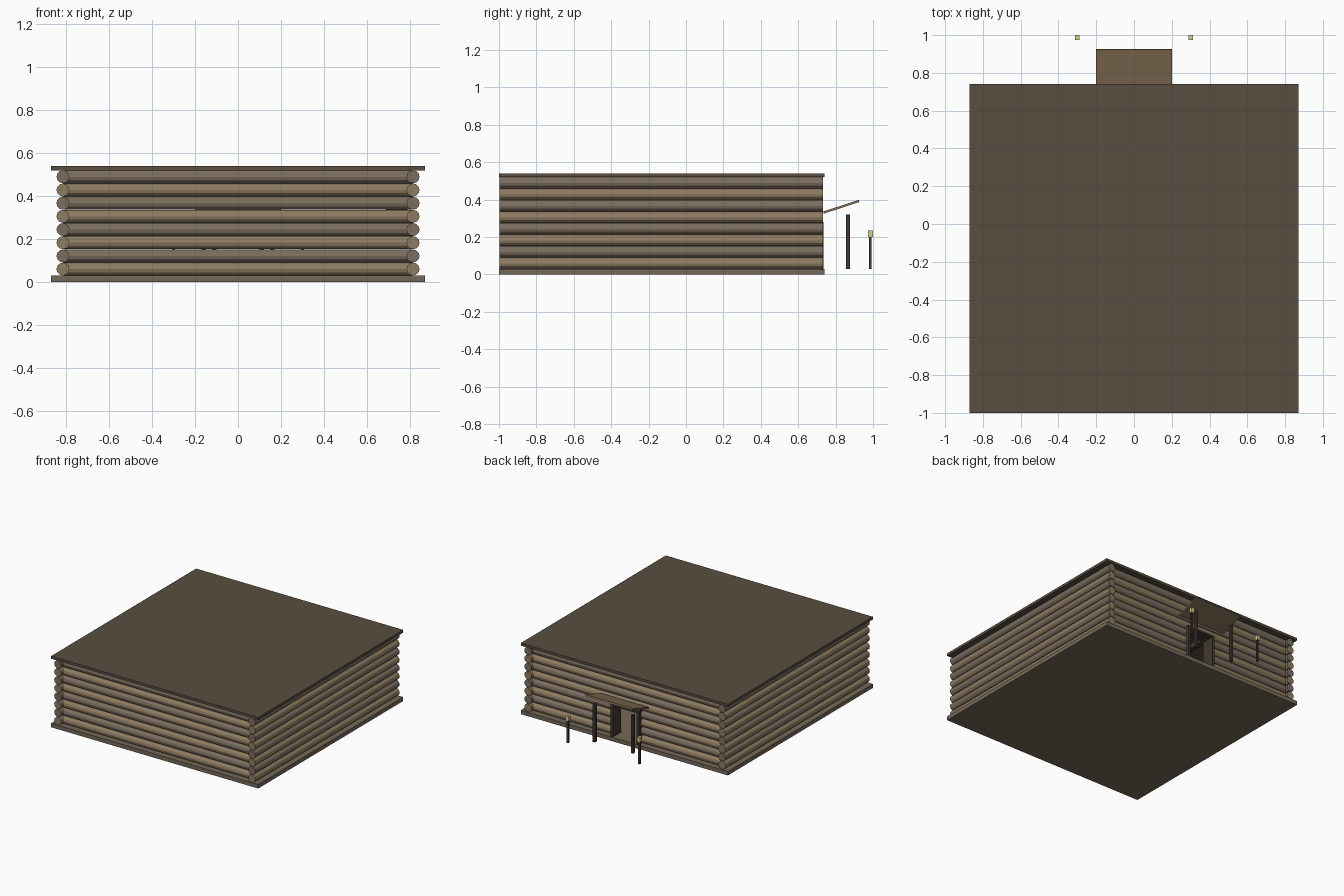
import bpy, math

if "Cube" in bpy.data.objects:
    bpy.data.objects.remove(bpy.data.objects["Cube"])


def mat(name, r, g, b):
    m = bpy.data.materials.new(name)
    m.diffuse_color = (r, g, b, 1)
    m.use_nodes = True
    m.node_tree.nodes["Principled BSDF"].inputs["Base Color"].default_value = m.diffuse_color
    return m


TAN = mat("tan_log", 0.27, 0.20, 0.12)
GREY = mat("grey_log", 0.20, 0.155, 0.115)
FLOOR = mat("floor_wood", 0.18, 0.14, 0.10)
ROOF = mat("roof_wood", 0.10, 0.075, 0.052)
DARK = mat("dark_wood", 0.055, 0.04, 0.03)
PLANK = mat("plank", 0.25, 0.17, 0.10)
GLOW = mat("lamp", 0.72, 0.62, 0.28)


def box(name, x0, x1, y0, y1, z0, z1, m):
    bpy.ops.mesh.primitive_cube_add(
        size=1, location=((x0 + x1) / 2, (y0 + y1) / 2, (z0 + z1) / 2))
    o = bpy.context.object
    o.scale = (x1 - x0, y1 - y0, z1 - z0)
    o.name = name
    o.data.materials.append(m)
    return o


def log(name, axis, a, b, offset, z, m):
    """Horizontal log from a to b along the axis, at the given side offset."""
    mid = (a + b) / 2
    loc = (mid, offset, z) if axis == 'x' else (offset, mid, z)
    rot = (0, math.pi / 2, 0) if axis == 'x' else (math.pi / 2, 0, 0)
    bpy.ops.mesh.primitive_cylinder_add(
        vertices=12, radius=0.0302, depth=b - a, location=loc, rotation=rot)
    o = bpy.context.object
    o.name = name
    o.data.materials.append(m)


# floor and flat roof
box("floor", -0.87, 0.87, -1.0, 0.74, 0, 0.03, FLOOR)
box("roof", -0.87, 0.87, -1.0, 0.74, 0.52, 0.54, ROOF)

# log walls, doorway left open in the lower back rows
WALL = 0.815
for i in range(8):
    z = 0.06 + i * 0.0614
    m = GREY if i % 2 else TAN
    for s in (-1, 1):
        log("side_log", 'y', -0.998, 0.732, s * WALL, z, m)
    log("front_log", 'x', -WALL, WALL, -0.945, z, m)
    if i < 4:
        log("back_log", 'x', -WALL, -0.11, 0.685, z, m)
        log("back_log", 'x', 0.11, WALL, 0.685, z, m)
    else:
        log("back_log", 'x', -WALL, WALL, 0.685, z, m)

# roof beams
for k in range(-2, 3):
    box("roof_beam", k * 0.35 - 0.02, k * 0.35 + 0.02, -0.93, 0.67, 0.485, 0.52, DARK)

# door frame
for s in (-1, 1):
    x = s * 0.11
    box("door_jamb", x - 0.01, x + 0.01, 0.635, 0.735, 0.03, 0.275, DARK)
box("door_lintel", -0.12, 0.12, 0.635, 0.735, 0.265, 0.28, DARK)

# tilted porch canopy
tilt = math.atan2(0.062, 0.19)
canopy = box("porch_canopy", -0.2, 0.2, 0.73, 0.93, 0.356, 0.368, PLANK)
canopy.rotation_euler.x = tilt

# porch posts and lamp posts
for s in (-1, 1):
    x = s * 0.16
    box("porch_post", x - 0.01, x + 0.01, 0.855, 0.877, 0.03, 0.32, DARK)
    x = s * 0.3
    box("lamp_post", x - 0.007, x + 0.007, 0.979, 0.993, 0.03, 0.2, DARK)
    box("lamp_head", x - 0.012, x + 0.012, 0.974, 1.0, 0.2, 0.235, GLOW)

# inside wall shelves
for z in (0.335, 0.455):
    box("shelf", 0.69, 0.79, -0.4, 0.1, z - 0.006, z + 0.006, DARK)
